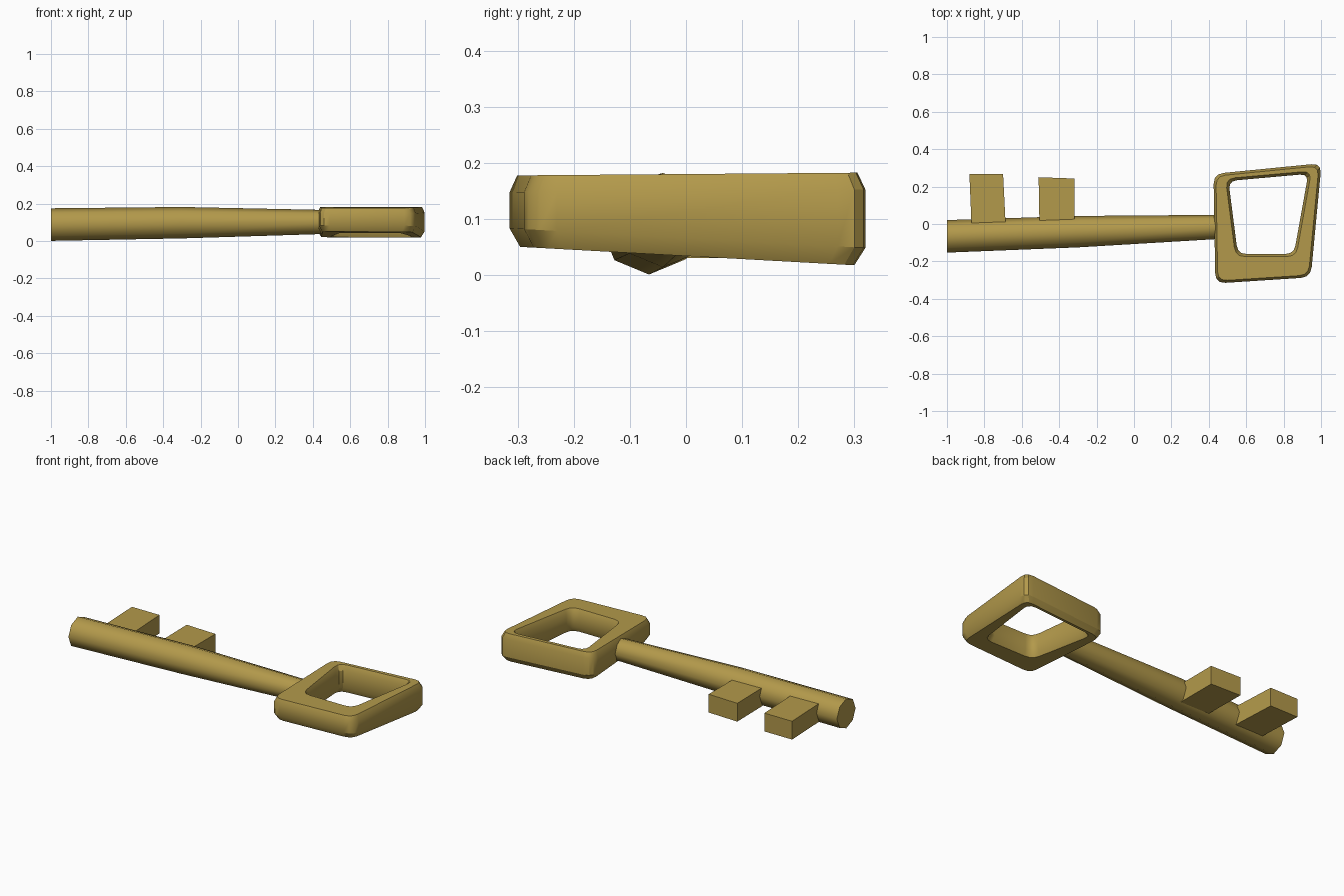
import bpy, bmesh, math
from mathutils import Vector

if "Cube" in bpy.data.objects:
    bpy.data.objects.remove(bpy.data.objects["Cube"])

brass = bpy.data.materials.new("antique brass")
brass.diffuse_color = (0.45, 0.32, 0.07, 1)
brass.use_nodes = True
brass.node_tree.nodes["Principled BSDF"].inputs["Base Color"].default_value = brass.diffuse_color


def make(name, rings, closed=False, smooth=None):
    """Loft equal-length rings of points; cap the ends unless closed on itself."""
    bm = bmesh.new()
    loops = [[bm.verts.new(p) for p in r] for r in rings]
    n = len(loops[0])
    for k in range(len(loops) if closed else len(loops) - 1):
        a, b = loops[k], loops[(k + 1) % len(loops)]
        for i in range(n):
            j = (i + 1) % n
            bm.faces.new((a[i], a[j], b[j], b[i]))
    if not closed:
        bm.faces.new(loops[0])
        bm.faces.new(loops[-1])
    bmesh.ops.recalc_face_normals(bm, faces=bm.faces)
    me = bpy.data.meshes.new(name)
    bm.to_mesh(me)
    bm.free()
    me.materials.append(brass)
    ob = bpy.data.objects.new(name, me)
    bpy.context.collection.objects.link(ob)
    if smooth:
        bpy.ops.object.select_all(action='DESELECT')
        ob.select_set(True)
        bpy.context.view_layer.objects.active = ob
        bpy.ops.object.shade_smooth_by_angle(angle=math.radians(smooth))
    return ob


def inset(poly, d):
    """Move every side of a counter-clockwise polygon inwards by d."""
    out = []
    for i, p in enumerate(poly):
        p = Vector(p)
        u = (p - Vector(poly[i - 1])).normalized()
        v = (Vector(poly[(i + 1) % len(poly)]) - p).normalized()
        out.append(p + (v - u) * d / (u.x * v.y - u.y * v.x))
    return out


def rounded(poly, r, steps=4):
    """Round the corners of a polygon with short curves."""
    out = []
    for i, p in enumerate(poly):
        a = p + (poly[i - 1] - p).normalized() * r
        b = p + (poly[(i + 1) % len(poly)] - p).normalized() * r
        for k in range(steps):
            t = k / (steps - 1)
            out.append(a * (1 - t) ** 2 + p * 2 * t * (1 - t) + b * t * t)
    return out


# bow: crooked chamfered frame, thicker towards the back
outer = [(0.435, -0.318), (0.945, -0.285), (1.003, 0.325), (0.425, 0.268)]
hole = [(0.555, -0.16), (0.855, -0.16), (0.932, 0.268), (0.505, 0.23)]


def bow_ring(poly, d, r, from_top, height):
    ring = []
    for p in rounded(inset(poly, d), r):
        z = 0.18 + 0.008 * p.y if from_top else 0.034 - 0.055 * p.y
        ring.append((p.x, p.y, z + height))
    return ring


make("bow", [
    bow_ring(outer, 0.018, 0.05, False, 0),
    bow_ring(outer, 0.0, 0.055, False, 0.032),
    bow_ring(outer, 0.0, 0.055, True, -0.03),
    bow_ring(outer, 0.013, 0.05, True, 0),
    bow_ring(hole, -0.014, 0.05, True, 0),
    bow_ring(hole, 0.0, 0.045, True, -0.03),
    bow_ring(hole, 0.0, 0.045, False, 0.032),
    bow_ring(hole, -0.014, 0.05, False, 0),
], closed=True, smooth=30)

# shaft: eight-sided, tapering and slightly bent
stations = [(-1.0, -0.066, 0.088, 0.087), (-0.3, -0.041, 0.098, 0.084),
            (0.47, -0.015, 0.102, 0.064)]
make("shaft", [[(x, y + r * math.sin(i * math.pi / 4), z + r * math.cos(i * math.pi / 4))
                for i in range(8)] for x, y, z, r in stations], smooth=50)

# teeth: skewed blocks rooted inside the shaft
teeth = {"tip_tooth": [(-0.867, -0.05), (-0.684, -0.05), (-0.70, 0.268), (-0.88, 0.268)],
         "inner_tooth": [(-0.505, -0.04), (-0.318, -0.04), (-0.318, 0.243), (-0.51, 0.25)]}
for name, outline in teeth.items():
    make(name, [[(x, y, z) for x, y in outline] for z in (0.03, 0.138)])
